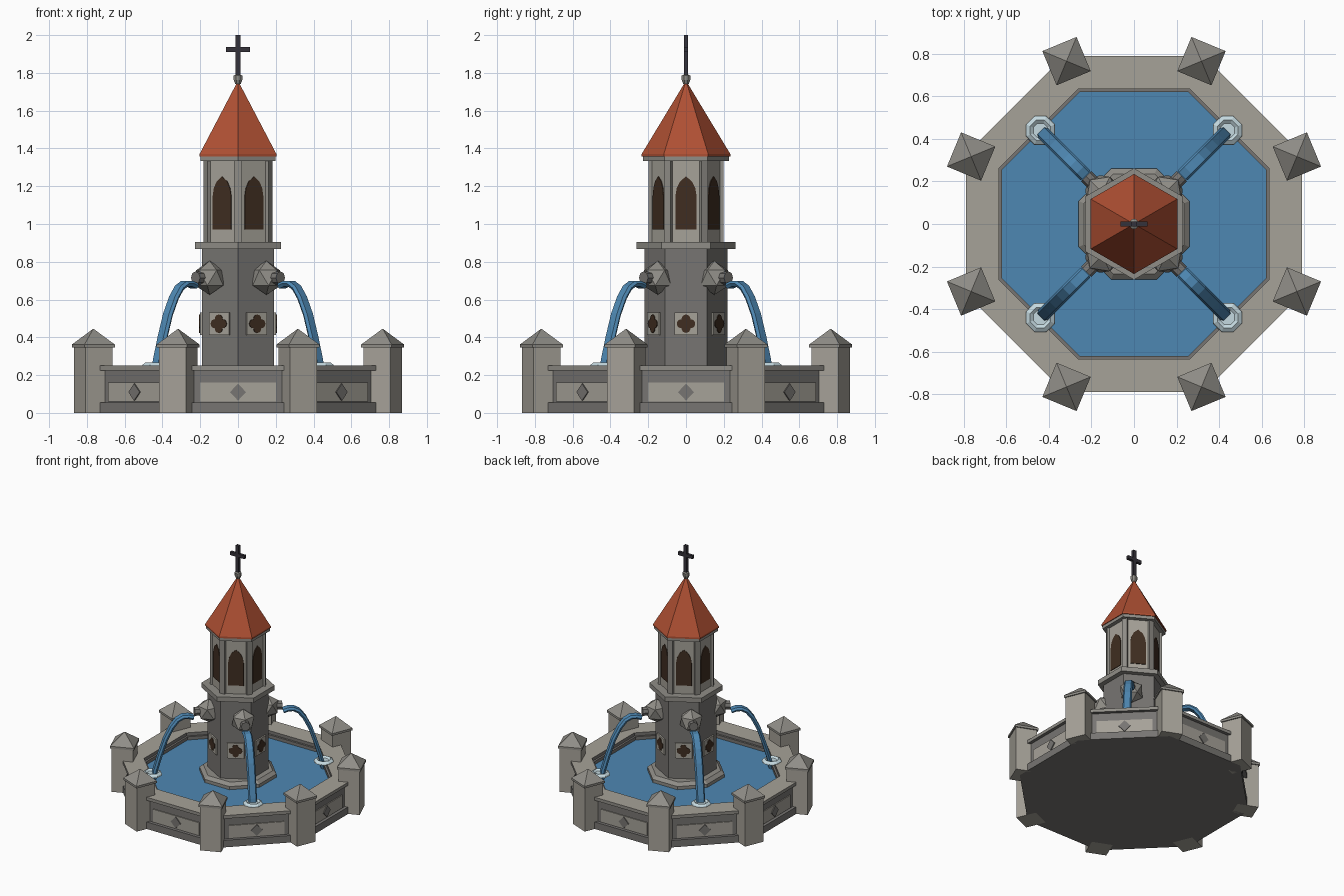
import bpy, bmesh, math
from mathutils import Vector, Matrix

if "Cube" in bpy.data.objects:
    bpy.data.objects.remove(bpy.data.objects["Cube"])

OCT = 1 / math.cos(math.pi / 8)          # apothem -> corner radius
HEX_PHASE, OCT_PHASE = math.pi / 2, math.pi / 8
HEX_FACES = [math.radians(60 * k) for k in range(6)]
OCT_FACES = [math.radians(45 * k) for k in range(8)]
OCT_CORNERS = [a + math.pi / 8 for a in OCT_FACES]
DIAGONALS = [math.radians(45 + 90 * k) for k in range(4)]


def material(name, *rgb):
    m = bpy.data.materials.new(name)
    m.diffuse_color = (*rgb, 1)
    m.use_nodes = True
    m.node_tree.nodes["Principled BSDF"].inputs["Base Color"].default_value = m.diffuse_color
    return m


light_stone = material("light stone", .38, .36, .315)
mid_stone = material("mid stone", .28, .27, .245)
dark_stone = material("dark stone", .185, .178, .168)
roof_tile = material("roof tile", .43, .08, .033)
water_blue = material("water blue", .076, .245, .45)
foam = material("foam", .56, .70, .75)
opening_brown = material("opening brown", .05, .027, .015)
iron = material("iron", .035, .032, .042)


def finish(bm, name, *mats):
    bmesh.ops.recalc_face_normals(bm, faces=bm.faces)
    me = bpy.data.meshes.new(name)
    bm.to_mesh(me)
    bm.free()
    for m in mats:
        me.materials.append(m)
    ob = bpy.data.objects.new(name, me)
    bpy.context.collection.objects.link(ob)
    return ob


def add_lathe(bm, profile, n, phase, offset=(0, 0, 0)):
    """Revolve (radius, z) points in n flat sides; ends are capped."""
    rings = []
    for r, z in profile:
        rings.append([bm.verts.new(Vector(offset) + Vector((
            r * math.cos(phase + k * math.tau / n), r * math.sin(phase + k * math.tau / n), z)))
            for k in range(n)])
    for a, b in zip(rings, rings[1:]):
        for k in range(n):
            j = (k + 1) % n
            bm.faces.new((a[k], a[j], b[j], b[k]))
    bm.faces.new(rings[0])
    bm.faces.new(rings[-1])


def lathe(name, profile, n, phase, *mats):
    bm = bmesh.new()
    add_lathe(bm, profile, n, phase)
    return finish(bm, name, *mats)


def plates(name, outline, angles, dist, thick, mat):
    """Extruded flat outlines (u sideways, v up) set on faces turned to the angles."""
    bm = bmesh.new()
    for a in angles:
        out, side = Vector((math.cos(a), math.sin(a), 0)), Vector((-math.sin(a), math.cos(a), 0))
        back, front = [[bm.verts.new(out * d + side * u + Vector((0, 0, v))) for u, v in outline]
                       for d in (dist, dist + thick)]
        bm.faces.new(front)
        bm.faces.new(back)
        n = len(outline)
        for k in range(n):
            j = (k + 1) % n
            bm.faces.new((back[k], back[j], front[j], front[k]))
    return finish(bm, name, mat)


def rect(w, z0, z1):
    return [(-w, z0), (w, z0), (w, z1), (-w, z1)]


def box(name, size, loc, mat):
    bm = bmesh.new()
    bmesh.ops.create_cube(bm, size=1, matrix=Matrix.Translation(loc) @ Matrix.Diagonal((*size, 1)))
    return finish(bm, name, mat)


# Basin: foot, wall, overhanging rim and hollow inside
basin = lathe("basin", [(r * OCT, z) for r, z in [
    (.79, 0), (.79, .055), (.765, .055), (.765, .225), (.79, .225), (.79, .25),
    (.635, .25), (.635, .225), (.62, .225), (.62, .1)]], 8, OCT_PHASE, dark_stone, light_stone, mid_stone)
for p in basin.data.polygons:
    if p.center.z > .249:
        p.material_index = 1
    elif p.center.z > .23 and p.center.xy.length > .7:
        p.material_index = 2
plates("basin_panel", rect(.2, .06, .16), OCT_FACES, .762, .010, light_stone)
plates("panel_diamond", [(0, .065), (.042, .11), (0, .155), (-.042, .11)], OCT_FACES, .770, .009, dark_stone)
lathe("water", [(.622 * OCT, .19), (.622 * OCT, .2)], 8, OCT_PHASE, water_blue)

# Corner posts with pyramid caps
bm_post, bm_cap = bmesh.new(), bmesh.new()
for a in OCT_CORNERS:
    at = (.829 * math.cos(a), .829 * math.sin(a), 0)
    s = math.sqrt(2)
    add_lathe(bm_post, [(.078 * s, 0), (.078 * s, .35)], 4, a + math.pi / 4, at)
    add_lathe(bm_cap, [(.087 * s, .345), (.087 * s, .362), (.001, .445)], 4, a + math.pi / 4, at)
finish(bm_post, "corner_post", light_stone)
finish(bm_cap, "post_cap", mid_stone)

# Tower plinth, shaft and cornice
lathe("tower_plinth", [(.26 * OCT, .15), (.26 * OCT, .225), (.235 * OCT, .248)], 8, OCT_PHASE, mid_stone)
lathe("tower_shaft", [(.22, .15), (.22, .88)], 6, HEX_PHASE, dark_stone)
lathe("cornice", [(.262, .868), (.262, .905)], 6, HEX_PHASE, mid_stone)

# Four-lobed openings on square plates
quatrefoil = []
for k in range(32):
    t = k * math.tau / 32
    phi = (t + math.pi / 4) % (math.pi / 2) - math.pi / 4
    r = .025 * math.cos(phi) + math.sqrt(.0235 ** 2 - (.025 * math.sin(phi)) ** 2)
    quatrefoil.append((r * math.cos(t), .472 + r * math.sin(t)))
plates("quatrefoil_plate", rect(.062, .412, .532), HEX_FACES, .188, .014, light_stone)
plates("quatrefoil_opening", quatrefoil, HEX_FACES, .200, .006, opening_brown)

# Belfry walls, corner pillars and pointed windows
lathe("belfry", [(.192, .9), (.192, 1.34)], 6, HEX_PHASE, light_stone)
bm = bmesh.new()
for a in HEX_FACES:
    a += math.pi / 6
    add_lathe(bm, [(.029, .9), (.029, 1.34)], 4, a + math.pi / 4,
              (.178 * math.cos(a), .178 * math.sin(a), 0))
finish(bm, "belfry_pillar", mid_stone)
arch = [(.056, .972), (.056, 1.15), (.049, 1.19), (.032, 1.225), (0, 1.252)]
window = arch + [(-u, v) for u, v in reversed(arch[:-1])]
plates("belfry_window", window, HEX_FACES, .163, .008, opening_brown)

# Roof, finial and cross
lathe("eave_slab", [(.228, 1.333), (.228, 1.357)], 6, HEX_PHASE, mid_stone)
lathe("roof", [(.235, 1.357), (.235, 1.37), (.001, 1.757)], 6, HEX_PHASE, roof_tile)
lathe("finial", [(.015, 1.74), (.025, 1.763), (.025, 1.785), (.012, 1.792)], 8, OCT_PHASE, mid_stone)
box("cross_upright", (.026, .022, .22), (0, 0, 1.89), iron)
box("cross_arm", (.126, .022, .026), (0, 0, 1.923), iron)

# Spout heads, nozzles, water arcs and splashes on the diagonals
bm_head, bm_noz, bm_jet, bm_foam = (bmesh.new() for _ in range(4))
PATH = [(.325, .672), (.36, .684), (.40, .684), (.44, .662), (.48, .61),
        (.525, .52), (.565, .40), (.60, .28), (.615, .2)]
for a in DIAGONALS:
    turn = Matrix.Rotation(a, 4, 'Z')
    bmesh.ops.create_icosphere(bm_head, subdivisions=1, radius=.09,
                               matrix=turn @ Matrix.Translation((.212, 0, .715)))
    bmesh.ops.create_cone(bm_noz, cap_ends=True, segments=8, radius1=.034, radius2=.034, depth=.1,
                          matrix=turn @ Matrix.Translation((.268, 0, .715)) @ Matrix.Rotation(math.pi / 2, 4, 'Y'))
    rings = []
    for i, (r, z) in enumerate(PATH):
        p, q = PATH[max(i - 1, 0)], PATH[min(i + 1, len(PATH) - 1)]
        nrm = Vector((p[1] - q[1], 0, q[0] - p[0])).normalized() * .015
        c = Vector((r, 0, z))
        rings.append([bm_jet.verts.new(turn @ (c + nrm * s + Vector((0, w, 0))))
                      for s, w in ((1, -.022), (1, .022), (0, .032), (-1, .022), (-1, -.022), (0, -.032))])
    for f, g in zip(rings, rings[1:]):
        for k in range(6):
            j = (k + 1) % 6
            bm_jet.faces.new((f[k], f[j], g[j], g[k]))
    bm_jet.faces.new(rings[0])
    bm_jet.faces.new(rings[-1])
    add_lathe(bm_foam, [(.074, .246), (.070, .256), (.052, .268), (.036, .256)], 8, a + OCT_PHASE,
              (.622 * math.cos(a), .622 * math.sin(a), 0))
finish(bm_head, "spout_head", mid_stone)
finish(bm_noz, "spout_nozzle", dark_stone)
finish(bm_jet, "water_arc", water_blue)
finish(bm_foam, "splash", foam)
